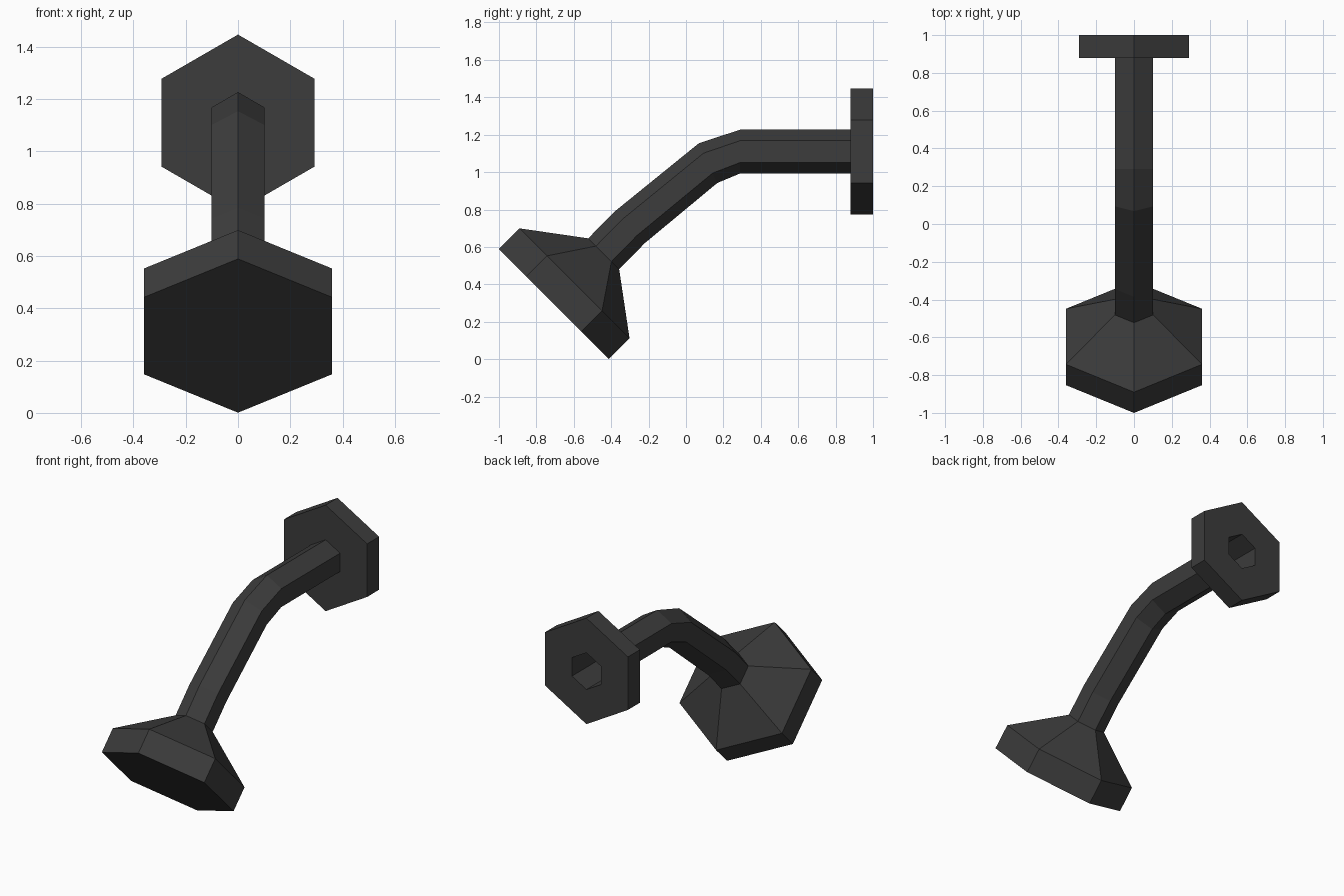
import bpy
import bmesh
from math import sin, cos, radians

cube = bpy.data.objects.get("Cube")
if cube:
    bpy.data.objects.remove(cube, do_unlink=True)

SIDES = 6
PIPE_R = 0.117
FLANGE_R = 0.337
HEAD_R = 0.416
AXIS_Z = 1.11

metal = bpy.data.materials.new("dark grey metal")
metal.use_nodes = True
colour = (0.045, 0.045, 0.045, 1)
metal.diffuse_color = colour
metal.node_tree.nodes["Principled BSDF"].inputs["Base Color"].default_value = colour


def loft(name, stations, wrap=False, cap=False):
    """Skin hexagonal rings; each station is (y, z, tilt in degrees, radius)."""
    bm = bmesh.new()
    rings = []
    for y, z, tilt, r in stations:
        t = radians(tilt)
        ring = []
        for k in range(SIDES):
            a = radians(360 * k / SIDES)
            up = r * cos(a)
            ring.append(bm.verts.new((r * sin(a), y - up * sin(t), z + up * cos(t))))
        rings.append(ring)
    pairs = list(zip(rings, rings[1:]))
    if wrap:
        pairs.append((rings[-1], rings[0]))
    for a, b in pairs:
        for k in range(SIDES):
            n = (k + 1) % SIDES
            bm.faces.new((a[k], b[k], b[n], a[n]))
    if cap:
        bm.faces.new(rings[-1][::-1])
    mesh = bpy.data.meshes.new(name)
    bm.to_mesh(mesh)
    bm.free()
    mesh.materials.append(metal)
    obj = bpy.data.objects.new(name, mesh)
    bpy.context.collection.objects.link(obj)
    return obj


# Wall flange with a hexagonal hole through it
loft("wall_flange", [
    (1.0, AXIS_Z, 0, PIPE_R),
    (1.0, AXIS_Z, 0, FLANGE_R),
    (0.88, AXIS_Z, 0, FLANGE_R),
    (0.88, AXIS_Z, 0, PIPE_R),
], wrap=True)

# Bent hollow arm
neck = (-0.44, 0.563, 45, PIPE_R)
loft("bent_pipe", [
    (0.88, AXIS_Z, 0, PIPE_R),
    (0.29, AXIS_Z, 0, PIPE_R),
    (0.118, 1.048, 25, PIPE_R),
    (-0.303, 0.703, 45, PIPE_R),
    neck,
])

# Flared head with a flat spray face
loft("shower_head", [
    neck,
    (-0.596, 0.405, 45, HEAD_R),
    (-0.706, 0.295, 45, HEAD_R),
], cap=True)
